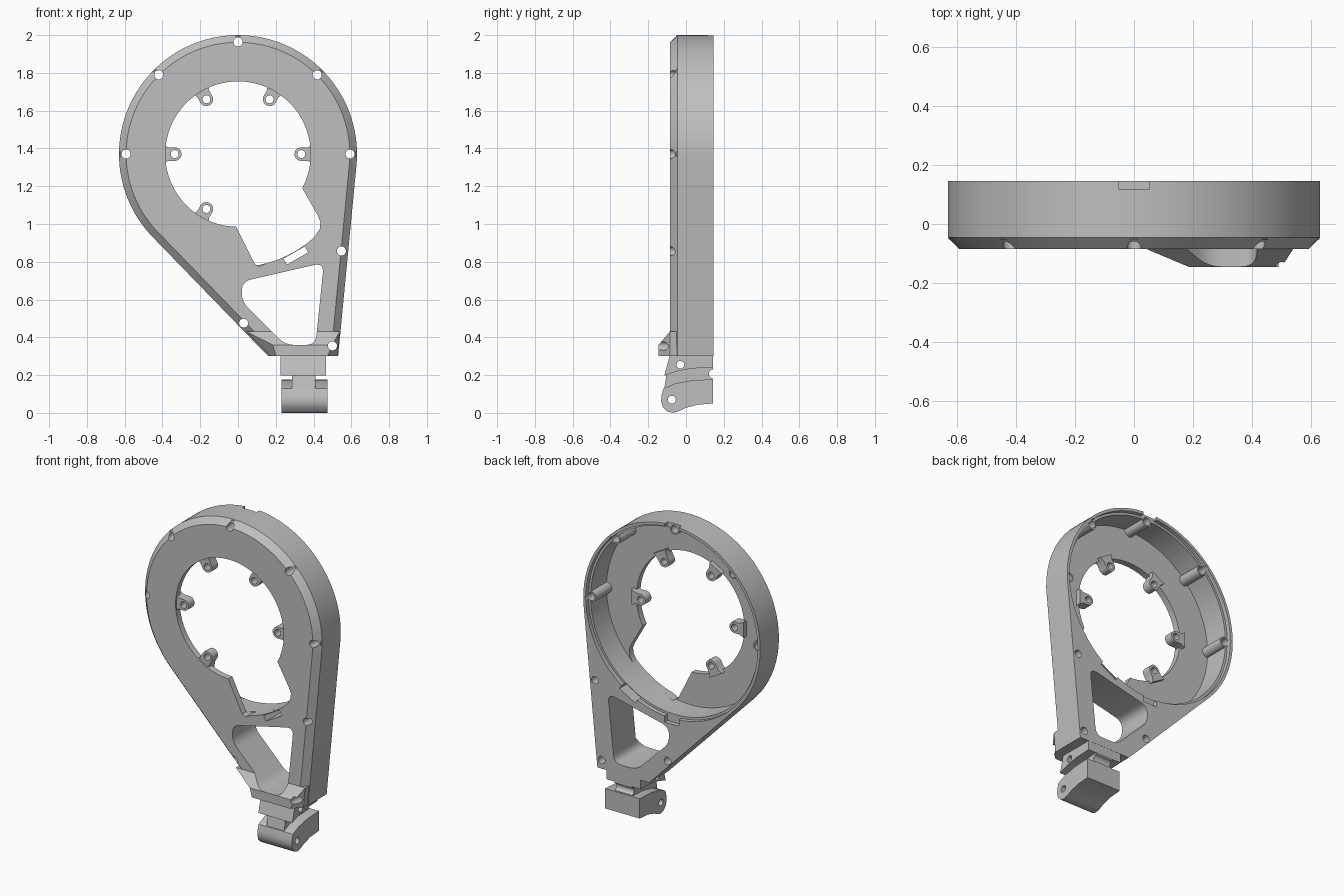
import bpy, bmesh
from math import sin, cos, pi, atan2, acos, hypot, radians
from mathutils import Vector

if "Cube" in bpy.data.objects:
    bpy.data.objects.remove(bpy.data.objects["Cube"], do_unlink=True)

GREY = bpy.data.materials.new("plain grey")
GREY.use_nodes = True
GREY.diffuse_color = (0.52, 0.52, 0.52, 1)
GREY.node_tree.nodes["Principled BSDF"].inputs["Base Color"].default_value = (0.52, 0.52, 0.52, 1)

CZ, R = 1.37, 0.63                        # ring centre height and outer radius
FRONT, CHAMFER, BACK = -0.085, -0.045, 0.145


def make(name, bm):
    bmesh.ops.recalc_face_normals(bm, faces=bm.faces)
    mesh = bpy.data.meshes.new(name)
    bm.to_mesh(mesh)
    bm.free()
    mesh.materials.append(GREY)
    obj = bpy.data.objects.new(name, mesh)
    bpy.context.collection.objects.link(obj)
    return obj


def loft(name, loops):
    """Closed solid through matching loops of 3D points."""
    bm = bmesh.new()
    rings = [[bm.verts.new(p) for p in loop] for loop in loops]
    n = len(rings[0])
    for a, b in zip(rings, rings[1:]):
        for i in range(n):
            j = (i + 1) % n
            bm.faces.new((a[i], a[j], b[j], b[i]))
    bm.faces.new(rings[0])
    bm.faces.new(rings[-1][::-1])
    return make(name, bm)


def prism_y(name, pts, y0, y1):
    return loft(name, [[(x, y, z) for x, z in pts] for y in (y0, y1)])


def prism_x(name, pts, x0, x1):
    return loft(name, [[(x, y, z) for y, z in pts] for x in (x0, x1)])


def circle(cx, cz, r, n=24):
    return [(cx + r * cos(2 * pi * i / n), cz + r * sin(2 * pi * i / n)) for i in range(n)]


def rounded(pts, radii, n=6):
    """Polygon with its corners rounded off."""
    out, vs = [], [Vector(p) for p in pts]
    for i, v in enumerate(vs):
        a = v + (vs[i - 1] - v).normalized() * radii[i]
        b = v + (vs[(i + 1) % len(vs)] - v).normalized() * radii[i]
        for k in range(n + 1):
            t = k / n
            out.append(tuple(a * (1 - t) ** 2 + v * 2 * t * (1 - t) + b * t * t))
    return out


def radial(angle, points):
    """Turn (radius, sideways) points about the ring centre."""
    c, s = cos(angle), sin(angle)
    return [(u * c - v * s, CZ + u * s + v * c) for u, v in points]


def volume(mesh):
    bm = bmesh.new()
    bm.from_mesh(mesh)
    size = abs(bm.calc_volume())
    bm.free()
    return size


def combine(target, tool, operation):
    """Boolean that tries the next solver if one loses the solid."""
    before = volume(target.data)
    for solver in ("EXACT", "MANIFOLD", "FLOAT"):
        mod = target.modifiers.new("combine", "BOOLEAN")
        mod.object, mod.operation, mod.solver = tool, operation, solver
        graph = bpy.context.evaluated_depsgraph_get()
        result = bpy.data.meshes.new_from_object(target.evaluated_get(graph))
        target.modifiers.remove(mod)
        if volume(result) > 0.3 * before:
            target.data = result
            break
    bpy.data.objects.remove(tool, do_unlink=True)


def cut(target, tool):
    combine(target, tool, "DIFFERENCE")


def add(target, tool):
    combine(target, tool, "UNION")


def outline(inset):
    """Teardrop: ring arc with two tangent sides down to the foot."""
    left, right = (0.16, 0.30), (0.53, 0.30)

    def tangent(p, sign):
        dx, dz = p[0], p[1] - CZ
        return atan2(dz, dx) + sign * acos(R / hypot(dx, dz))

    a0, a1 = tangent(right, 1), tangent(left, -1) + 2 * pi
    pts = [(right[0] - inset / cos(a0), right[1])]
    for i in range(97):
        a = a0 + (a1 - a0) * i / 96
        pts.append(((R - inset) * cos(a), CZ + (R - inset) * sin(a)))
    pts.append((left[0] - inset / cos(a1), left[1]))
    return pts


# Teardrop housing with a chamfered front edge
body = loft("housing", [[(x, y, z) for x, z in outline(d)]
                        for y, d in ((FRONT, 0.038), (CHAMFER, 0), (BACK, 0))])

# Thickened foot pad on the front, sloping back into the housing
pad_front = [(0.20, 0.302), (0.475, 0.302), (0.50, 0.36), (0.185, 0.36)]
pad_back = [(0.172, 0.302), (0.527, 0.302), (0.538, 0.43), (0.045, 0.43)]
add(body, loft("foot_pad", [[(x, -0.145, z) for x, z in pad_front],
                            [(x, -0.086, z) for x, z in pad_back],
                            [(x, -0.047, z) for x, z in pad_back]]))

# Round cavity open at the back, with a stepped rim
cut(body, prism_y("cavity", circle(0, CZ, 0.597, 96), -0.044, 0.3))
cut(body, prism_y("rim_step", circle(0, CZ, 0.612, 96), 0.118, 0.3))

# Screw posts along the cavity wall
screws = [(0.593 * cos(radians(a)), CZ + 0.593 * sin(radians(a))) for a in (0, 45, 90, 135, 180)]
for x, z in screws:
    add(body, prism_y("screw_post", circle(x, z, 0.034), -0.052, 0.116))

# Front opening and its angled lower notch
cut(body, prism_y("opening", circle(0, CZ, 0.385, 80), -0.3, -0.02))
arc = radial(0, [(0.597 * cos(radians(a)), 0.597 * sin(radians(a))) for a in range(-75, -46, 4)])
notch = [(0.0, 1.25), (-0.012, 0.99), (0.075, 0.815), (0.09, 0.787), (0.115, 0.775)]
notch += arc + [(0.433, 0.975), (0.436, 1.01), (0.425, 1.04), (0.34, 1.19), (0.25, 1.25)]
cut(body, prism_y("notch", notch, -0.31, -0.022))

# Triangular window and small slot through the neck
window = [(0.02, 0.59), (0.02, 0.695), (0.455, 0.795), (0.41, 0.36), (0.25, 0.36)]
cut(body, prism_y("window", rounded(window, (0.045, 0.05, 0.055, 0.05, 0.05)), -0.3, 0.3))
slot = radial(radians(-60.3), [(0.60, -0.065), (0.636, -0.065), (0.636, 0.065), (0.60, 0.065)])
cut(body, prism_y("slot", slot, -0.3, 0.3))

# Shallow notches in the back rim
for a in (90, -90):
    pts = radial(radians(a), [(0.55, -0.05), (0.65, -0.05), (0.65, 0.05), (0.55, 0.05)])
    cut(body, prism_y("rim_notch", pts, 0.117, 0.3))

# Screw holes through the housing
for x, z in screws + [(0.547, 0.857), (0.03, 0.475), (0.50, 0.355)]:
    cut(body, prism_y("screw_hole", circle(x, z, 0.024), -0.3, 0.3))

# Mounting lugs around the opening
lugs = []
for a in (0, 60, 120, 180, 240):
    tip = [(0.335 + 0.036 * cos(t), 0.036 * sin(t))
           for t in [pi / 2 + pi * i / 12 for i in range(13)]]
    shape = radial(radians(a), tip + [(0.37, -0.036), (0.40, -0.05), (0.40, 0.05), (0.37, 0.036)])
    lug = prism_y("mounting_lug", shape, -0.075, -0.015)
    hx, hz = radial(radians(a), [(0.335, 0)])[0]
    cut(lug, prism_y("lug_hole", circle(hx, hz, 0.021), -0.3, 0.3))
    lugs.append(lug)

# Hinge foot: upper block, narrow core and rounded lower block
upper = [(-0.085, 0.31), (-0.09, 0.29), (-0.115, 0.197), (-0.05, 0.22),
         (0.03, 0.235), (0.144, 0.241), (0.144, 0.31)]
core = [(-0.088, 0.295), (-0.12, 0.10), (0.14, 0.10), (0.143, 0.295)]
lower = [(-0.12, 0.128), (-0.06, 0.155), (0.03, 0.172), (0.144, 0.178), (0.144, 0.05),
         (0.06, 0.043), (0.0, 0.027), (-0.04, 0.008), (-0.07, 0.0), (-0.10, 0.008),
         (-0.122, 0.03), (-0.132, 0.06), (-0.13, 0.09)]
hinge = prism_x("hinge_foot", upper, 0.225, 0.467)
add(hinge, prism_x("hinge_core", core, 0.285, 0.41))
add(hinge, prism_x("hinge_lower", lower, 0.23, 0.475))
for y, z, r in ((-0.03, 0.255, 0.02), (-0.075, 0.07, 0.021), (0.145, 0.207, 0.024)):
    cut(hinge, prism_x("pin_hole", circle(y, z, r), 0, 0.8))

# Smooth curved walls, keep edges sharp
bpy.ops.object.select_all(action="DESELECT")
for obj in [body, hinge] + lugs:
    obj.select_set(True)
bpy.context.view_layer.objects.active = body
bpy.ops.object.shade_smooth_by_angle(angle=radians(30))
